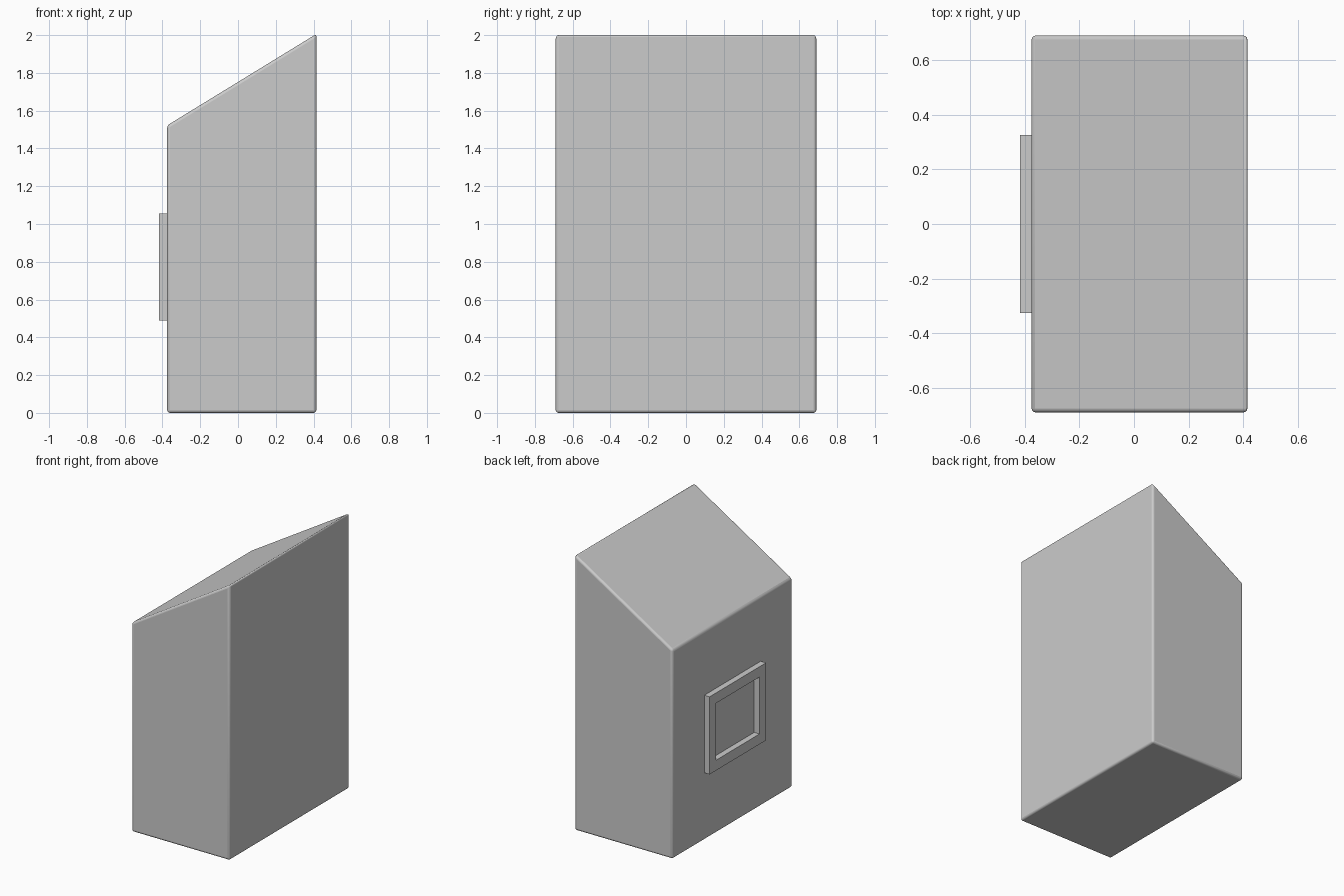
import bpy, bmesh

if "Cube" in bpy.data.objects:
    bpy.data.objects.remove(bpy.data.objects["Cube"])


def extrude_loops(name, faces, direction):
    """Build a solid by extruding flat faces along a direction."""
    bm = bmesh.new()
    for pts in faces:
        bm.faces.new([bm.verts.new(p) for p in pts])
    bmesh.ops.remove_doubles(bm, verts=bm.verts, dist=1e-5)
    ext = bmesh.ops.extrude_face_region(bm, geom=bm.faces[:], use_keep_orig=True)
    bmesh.ops.translate(bm, vec=direction,
                        verts=[g for g in ext["geom"] if isinstance(g, bmesh.types.BMVert)])
    bmesh.ops.recalc_face_normals(bm, faces=bm.faces)
    mesh = bpy.data.meshes.new(name)
    bm.to_mesh(mesh)
    bm.free()
    obj = bpy.data.objects.new(name, mesh)
    bpy.context.collection.objects.link(obj)
    return obj


# Sloped-top body with softly rounded edges
profile = [(-0.375, 0), (0.415, 0), (0.415, 2.006), (-0.375, 1.522)]
body = extrude_loops("body", [[(x, -0.69, z) for x, z in profile]], (0, 1.38, 0))
bevel = body.modifiers.new("rounded_edges", "BEVEL")
bevel.width = 0.015
bevel.segments = 3
bpy.context.view_layer.objects.active = body
body.select_set(True)
bpy.ops.object.shade_smooth_by_angle()

# Raised rectangular frame on the low side
Y, Z0, Z1, BORDER, BACK = 0.325, 0.49, 1.055, 0.075, -0.375


def rect(inset):
    y, a, b = Y - inset, Z0 + inset, Z1 - inset
    return [(BACK, -y, a), (BACK, y, a), (BACK, y, b), (BACK, -y, b)]


outer, inner = rect(0), rect(BORDER)
sides = [[outer[i], outer[(i + 1) % 4], inner[(i + 1) % 4], inner[i]] for i in range(4)]
extrude_loops("panel_frame", sides, (-0.043, 0, 0))
